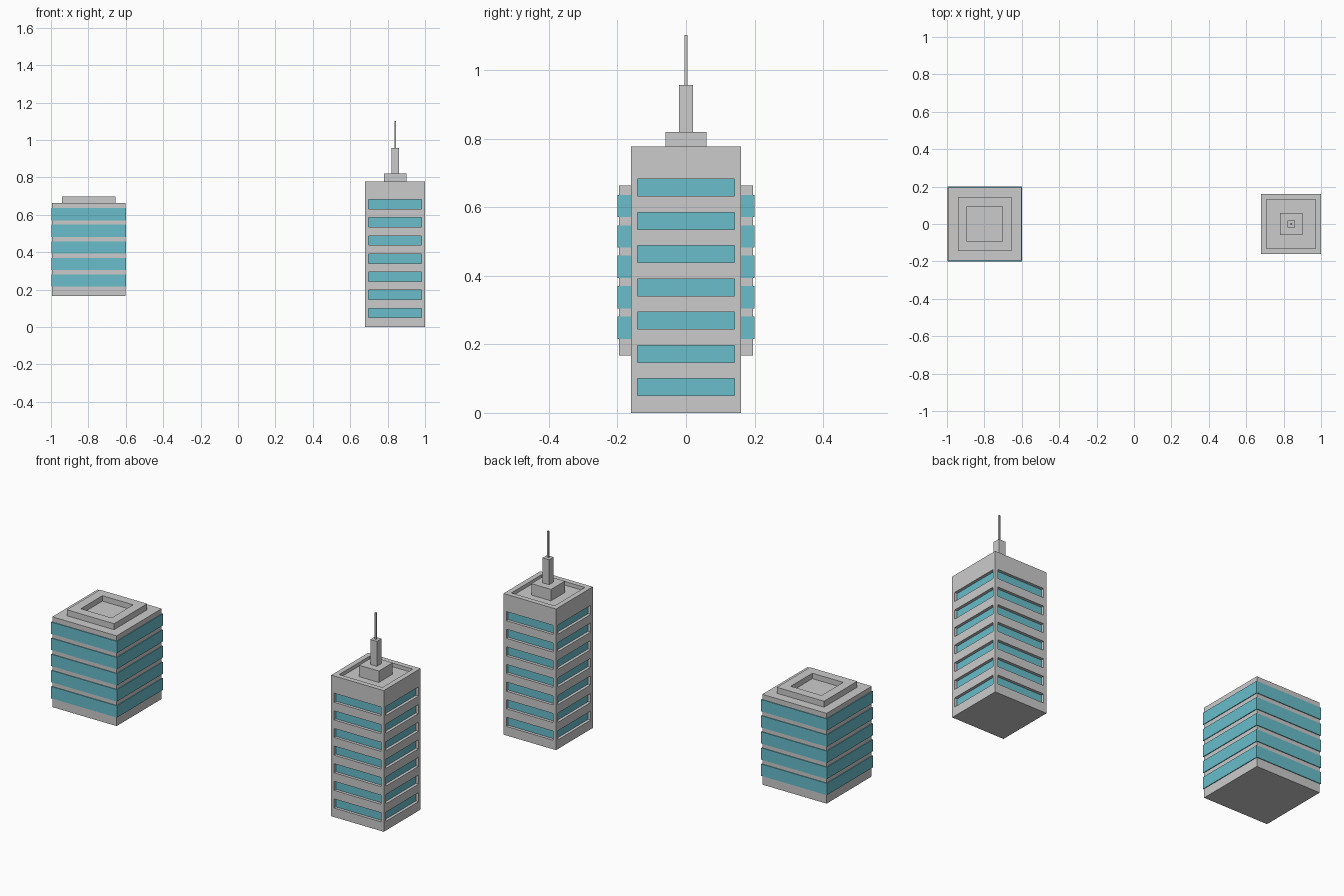
import bpy, bmesh
from mathutils import Vector

cube = bpy.data.objects.get("Cube")
if cube:
    bpy.data.objects.remove(cube, do_unlink=True)


def make_material(name, rgb):
    mat = bpy.data.materials.new(name)
    mat.use_nodes = True
    mat.diffuse_color = (*rgb, 1)
    mat.node_tree.nodes["Principled BSDF"].inputs["Base Color"].default_value = (*rgb, 1)
    return mat


CONCRETE = make_material("concrete_grey", (0.6, 0.6, 0.6))
GLASS = make_material("teal_glass", (0.14, 0.51, 0.6))


def box_mesh(half, low, high):
    bm = bmesh.new()
    bmesh.ops.create_cube(bm, size=2)
    for v in bm.verts:
        v.co.x *= half
        v.co.y *= half
        v.co.z = high if v.co.z > 0 else low
    return bm


def recess(bm, faces, depth):
    """Push faces inward and return the recessed floors."""
    floors = bmesh.ops.extrude_discrete_faces(bm, faces=faces)["faces"]
    for f in floors:
        f.normal_update()
        bmesh.ops.translate(bm, verts=f.verts, vec=-f.normal * depth)
    return floors


def roof_well(bm, rim, depth):
    """Sink a square well in the top face."""
    bm.normal_update()
    top = max(bm.faces, key=lambda f: f.calc_center_median().z)
    bmesh.ops.inset_individual(bm, faces=[top], thickness=rim)
    recess(bm, [top], depth)


def finish(bm, name, x, *mats):
    mesh = bpy.data.meshes.new(name)
    bm.to_mesh(mesh)
    bm.free()
    for m in mats:
        mesh.materials.append(m)
    obj = bpy.data.objects.new(name, mesh)
    obj.location.x = x
    bpy.context.collection.objects.link(obj)


# Tall tower: shaft with roof well and recessed windows on all sides
TOWER_X, HALF, WIN_HALF, WIN_H = 0.84, 0.16, 0.142, 0.05
sills = [0.05 + 0.097 * i for i in range(7)]
bm = box_mesh(HALF, 0, 0.777)
roof_well(bm, 0.04, 0.02)


def outer_walls():
    bm.normal_update()
    return [f for f in bm.faces if abs(f.normal.z) < 0.5
            and max(abs(c) for c in f.calc_center_median().xy) > HALF - 0.001]


def cut_walls(point, normal):
    walls = outer_walls()
    geom = walls + list({e for f in walls for e in f.edges}) + list({v for f in walls for v in f.verts})
    bmesh.ops.bisect_plane(bm, geom=geom, plane_co=point, plane_no=normal)


for sill in sills:
    for z in (sill, sill + WIN_H):
        cut_walls(Vector((0, 0, z)), Vector((0, 0, 1)))
for axis in (Vector((1, 0, 0)), Vector((0, 1, 0))):
    for side in (-1, 1):
        cut_walls(axis * side * WIN_HALF, axis)


def is_window(f):
    c = f.calc_center_median()
    return min(abs(c.x), abs(c.y)) < 0.01 and any(s < c.z < s + WIN_H for s in sills)


for pane in recess(bm, [f for f in outer_walls() if is_window(f)], 0.016):
    pane.material_index = 1
finish(bm, "tower_shaft", TOWER_X, CONCRETE, GLASS)

# Stepped mast on the tower roof
for name, half, low, high in (("mast_base", 0.06, 0.757, 0.82),
                              ("mast_column", 0.02, 0.82, 0.957),
                              ("mast_spire", 0.0045, 0.957, 1.103)):
    finish(box_mesh(half, low, high), name, TOWER_X, CONCRETE)

# Short block: core, roof cap with well, and projecting glass bands
BLOCK_X = -0.798
finish(box_mesh(0.196, 0.167, 0.664), "block_core", BLOCK_X, CONCRETE)
bm = box_mesh(0.144, 0.664, 0.697)
roof_well(bm, 0.071, 0.03)
finish(bm, "block_roof_cap", BLOCK_X, CONCRETE)
for i in range(5):
    low = 0.216 + 0.0887 * i
    finish(box_mesh(0.2, low, low + 0.065), f"glass_band_{i + 1}", BLOCK_X, GLASS)
